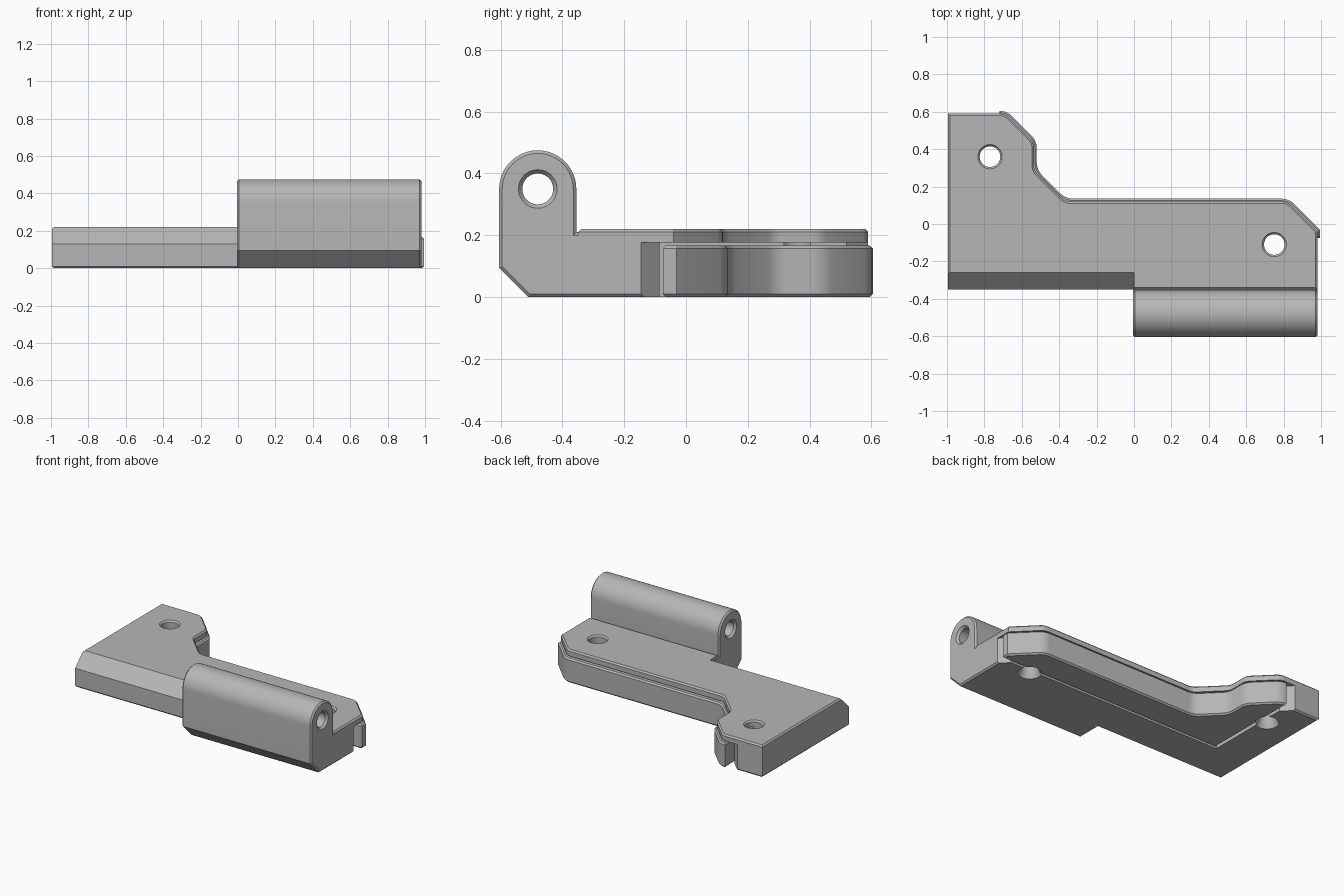
import bpy, bmesh, math
from mathutils import Matrix, Vector

cube = bpy.data.objects.get("Cube")
if cube:
    bpy.data.objects.remove(cube, do_unlink=True)

grey = bpy.data.materials.new("mid grey")
grey.use_nodes = True
grey.diffuse_color = (0.47, 0.47, 0.47, 1)
grey.node_tree.nodes["Principled BSDF"].inputs["Base Color"].default_value = (0.47, 0.47, 0.47, 1)

HINGE_Y, HINGE_Z, HINGE_R = -0.48, 0.35, 0.125
SCREWS = [(0.75, -0.11), (-0.77, 0.36)]


def prism(name, outline, low, high, axis="Z", chamfer=0.0, rounding=0.0):
    """Extrude an outline along Z (xy points) or X (yz points), with chamfered caps."""
    bm = bmesh.new()

    def place(p, h):
        return (p[0], p[1], h) if axis == "Z" else (h, p[0], p[1])

    k = 2 if axis == "Z" else 0
    face = bm.faces.new([bm.verts.new(place(p, low)) for p in outline])
    grown = bmesh.ops.extrude_face_region(bm, geom=[face])["geom"]
    for v in grown:
        if isinstance(v, bmesh.types.BMVert):
            v.co[k] = high
    if rounding:
        sides = [e for e in bm.edges
                 if abs(e.verts[0].co[k] - e.verts[1].co[k]) > 0.01
                 and e.verts[0].co.x > -0.71 and e.verts[0].co.y > 0]
        bmesh.ops.bevel(bm, geom=sides, offset=rounding, segments=3,
                        profile=0.5, affect="EDGES")
    if chamfer:
        rims = [e for e in bm.edges if abs(e.verts[0].co[k] - e.verts[1].co[k]) < 1e-4]
        bmesh.ops.bevel(bm, geom=rims, offset=chamfer, segments=1, affect="EDGES")
    bmesh.ops.recalc_face_normals(bm, faces=bm.faces)
    return finish(name, bm)


def cone(name, r_low, r_high, centre, depth, turn=None):
    bm = bmesh.new()
    mat = Matrix.Translation(Vector(centre)) @ (turn or Matrix.Identity(4))
    bmesh.ops.create_cone(bm, cap_ends=True, segments=40, radius1=r_low,
                          radius2=r_high, depth=depth, matrix=mat)
    return finish(name, bm)


def finish(name, bm):
    mesh = bpy.data.meshes.new(name)
    bm.to_mesh(mesh)
    bm.free()
    mesh.materials.append(grey)
    obj = bpy.data.objects.new(name, mesh)
    bpy.context.collection.objects.link(obj)
    return obj


def activate(obj):
    bpy.ops.object.select_all(action="DESELECT")
    obj.select_set(True)
    bpy.context.view_layer.objects.active = obj


def carve(obj, cutter):
    cutter.hide_render = True
    activate(obj)
    mod = obj.modifiers.new("cut", "BOOLEAN")
    mod.operation = "DIFFERENCE"
    mod.solver = "EXACT"
    mod.object = cutter
    bpy.ops.object.modifier_apply(modifier=mod.name)
    bpy.data.objects.remove(cutter, do_unlink=True)


# Main plate with its stepped rear edge
plate = prism("base_plate", [
    (-0.995, -0.35), (0.98, -0.35), (0.98, -0.04), (0.82, 0.12), (-0.37, 0.12),
    (-0.535, 0.285), (-0.535, 0.435), (-0.69, 0.59), (-0.995, 0.59)],
    0, 0.22, chamfer=0.01, rounding=0.025)

# Sloped front edge beside the hinge
carve(plate, prism("slope_cutter", [(-0.37, 0.11), (-0.24, 0.24), (-0.37, 0.24)],
                   -1.1, 0, axis="X"))

# Pocket below the plate, flared at both open ends
carve(plate, prism("pocket_cutter", [
    (1.1, -0.265), (0.92, -0.085), (-0.735, -0.085), (-0.735, 0.52),
    (-0.9, 0.685), (1.1, 0.685)], -0.1, 0.177))

# Insert filling the pocket, slightly proud of the plate
insert = prism("rear_insert", [
    (-0.72, -0.075), (0.995, -0.075), (0.995, -0.03), (0.83, 0.135), (-0.365, 0.135),
    (-0.52, 0.29), (-0.52, 0.445), (-0.68, 0.605), (-0.72, 0.605)],
    0, 0.167, chamfer=0.01, rounding=0.035)

# Screw holes with softened rims at top and bottom
for x, y in SCREWS:
    for part in (plate, insert):
        carve(part, cone("hole_cutter", 0.055, 0.055, (x, y, 0.1), 0.5))
        carve(part, cone("lower_rim_cutter", 0.085, 0.055, (x, y, 0.01), 0.06))
    carve(plate, cone("upper_rim_cutter", 0.055, 0.075, (x, y, 0.22), 0.02))

# Hinge barrel block: rounded top, chamfered lower front
arc = [(HINGE_Y + HINGE_R * math.cos(a), HINGE_Z + HINGE_R * math.sin(a))
       for a in (math.pi * i / 24 for i in range(25))]
hinge = prism("hinge_barrel", arc + [
    (-0.605, 0.095), (-0.51, 0), (-0.3, 0), (-0.3, 0.21), (-0.355, 0.21)],
    -0.005, 0.98, axis="X", chamfer=0.01)

# Pin bore along the hinge, with chamfered mouths
across = Matrix.Rotation(math.pi / 2, 4, "Y")
carve(hinge, cone("bore_cutter", 0.05, 0.05, (0.5, HINGE_Y, HINGE_Z), 1.4, across))
carve(hinge, cone("mouth_cutter", 0.05, 0.075, (0.98, HINGE_Y, HINGE_Z), 0.03, across))
carve(hinge, cone("mouth_cutter", 0.075, 0.05, (-0.005, HINGE_Y, HINGE_Z), 0.03, across))

for part in (plate, insert, hinge):
    activate(part)
    bpy.ops.object.shade_smooth_by_angle(angle=math.radians(28))
